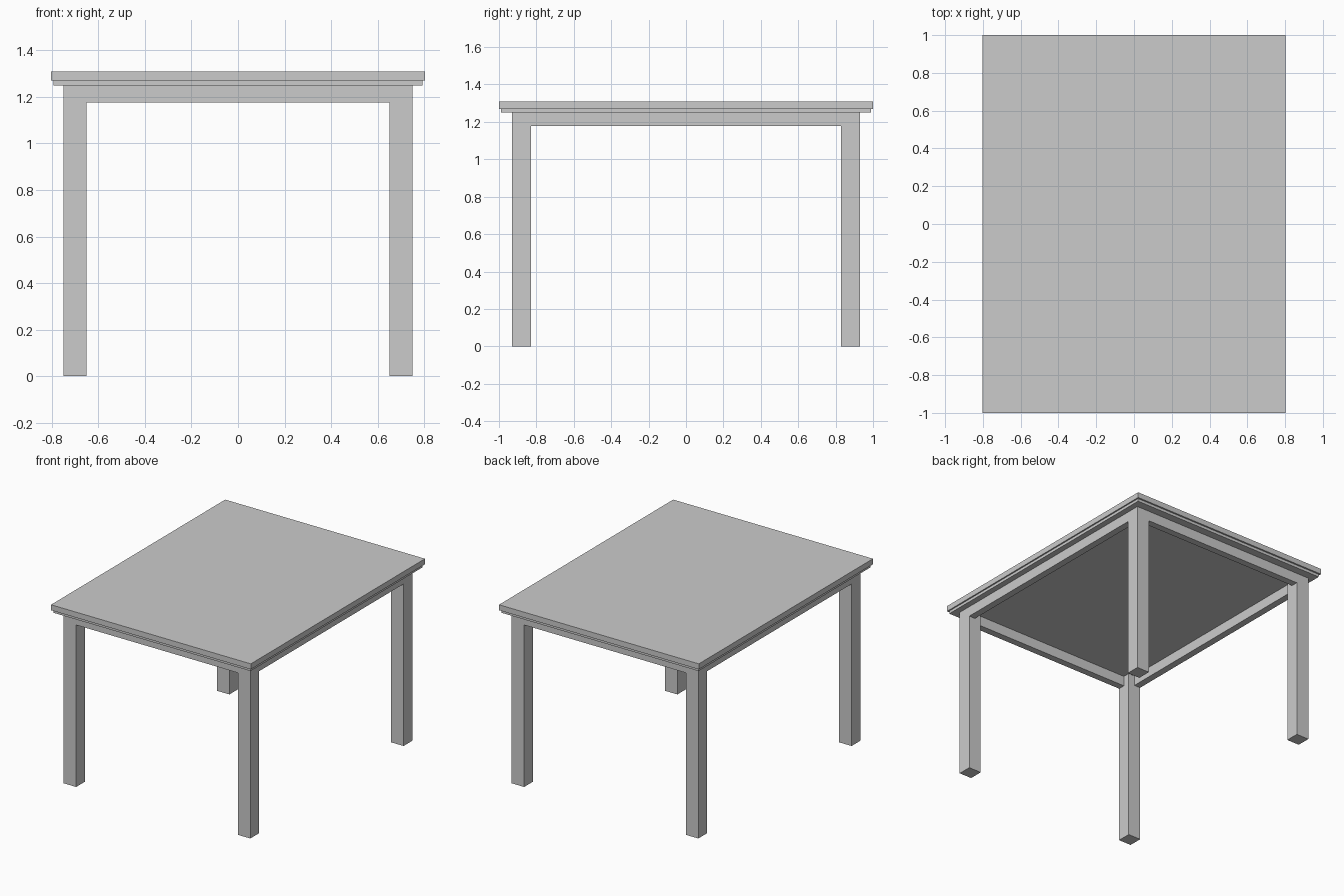
import bpy
import bmesh
from mathutils import Vector

if "Cube" in bpy.data.objects:
    bpy.data.objects.remove(bpy.data.objects["Cube"])


def box(name, low, high):
    """Axis-aligned box between two opposite corners."""
    low, high = Vector(low), Vector(high)
    bm = bmesh.new()
    bmesh.ops.create_cube(bm, size=1)
    for v in bm.verts:
        v.co = Vector([c * s for c, s in zip(v.co, high - low)]) + (low + high) / 2
    mesh = bpy.data.meshes.new(name)
    bm.to_mesh(mesh)
    bm.free()
    obj = bpy.data.objects.new(name, mesh)
    bpy.context.collection.objects.link(obj)
    return obj


TOP_Z, STEP_Z, FRAME_Z, APRON_Z = 1.31, 1.27, 1.25, 1.177
LEG_X, LEG_Y, LEG = 0.75, 0.93, 0.10
APRON = 0.05

# Table top with a slightly smaller board under it
box("table_top", (-0.803, -1, STEP_Z), (0.803, 1, TOP_Z))
box("under_board", (-0.793, -0.988, FRAME_Z), (0.793, 0.988, STEP_Z))

# Four square legs
for sy, end in ((-1, "front"), (1, "back")):
    for sx, side in ((-1, "left"), (1, "right")):
        cx, cy = sx * (LEG_X - LEG / 2), sy * (LEG_Y - LEG / 2)
        box(f"{end}_{side}_leg", (cx - LEG / 2, cy - LEG / 2, 0),
            (cx + LEG / 2, cy + LEG / 2, FRAME_Z))

# Apron rails between the legs, flush with their outer faces
for s, end, side in ((-1, "front", "left"), (1, "back", "right")):
    cy = s * (LEG_Y - APRON / 2)
    box(f"{end}_apron", (-LEG_X + LEG, cy - APRON / 2, APRON_Z),
        (LEG_X - LEG, cy + APRON / 2, FRAME_Z))
    cx = s * (LEG_X - APRON / 2)
    box(f"{side}_apron", (cx - APRON / 2, -LEG_Y + LEG, APRON_Z),
        (cx + APRON / 2, LEG_Y - LEG, FRAME_Z))
